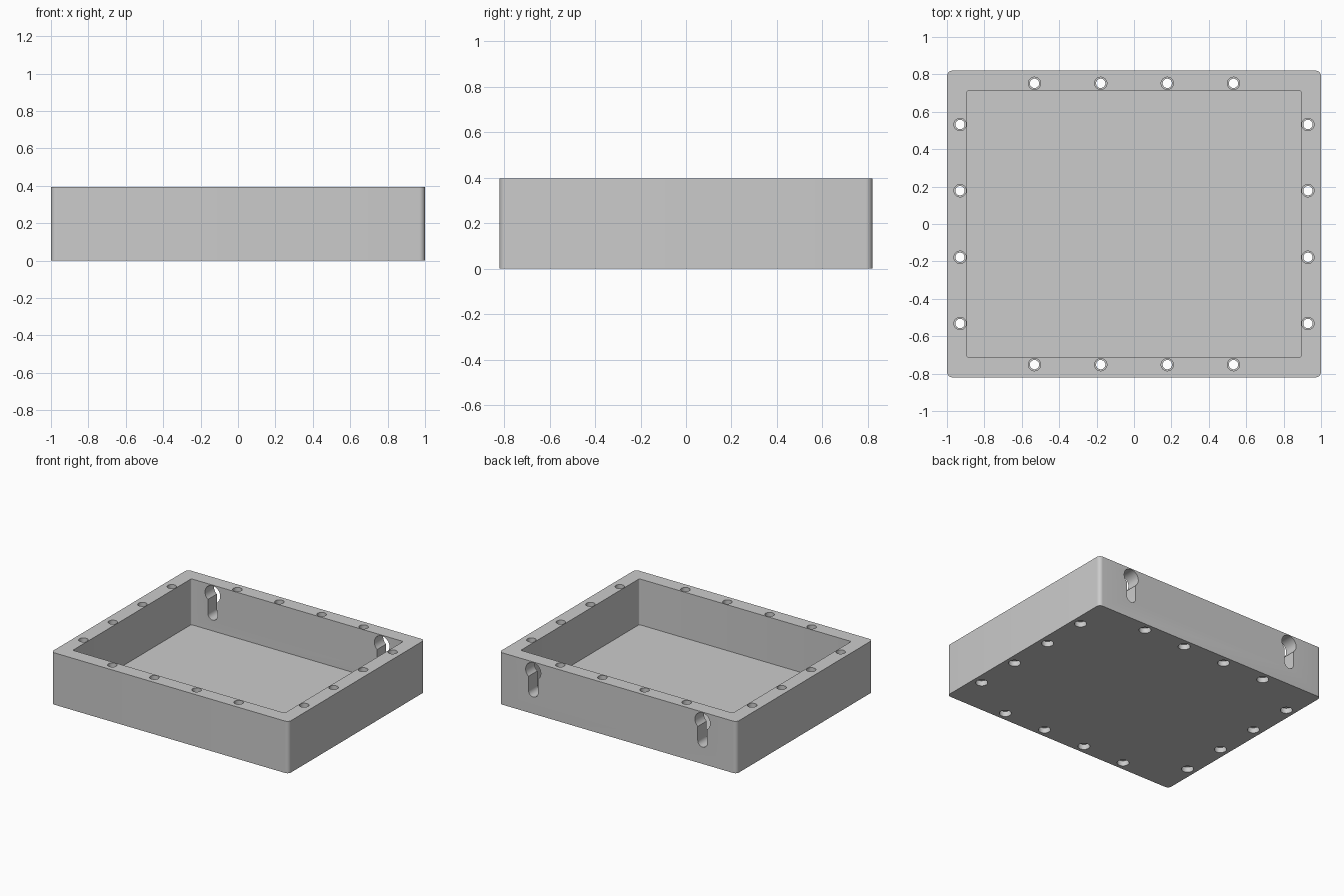
import bpy, bmesh
from math import pi, sin, cos, asin, radians
from mathutils import Vector

cube = bpy.data.objects.get("Cube")
if cube:
    bpy.data.objects.remove(cube, do_unlink=True)

HEIGHT, FLOOR = 0.395, 0.046

grey = bpy.data.materials.new("plain grey")
grey.use_nodes = True
grey.diffuse_color = (0.6, 0.6, 0.6, 1)
grey.node_tree.nodes["Principled BSDF"].inputs["Base Color"].default_value = (0.6, 0.6, 0.6, 1)


def arc(cx, cy, r, start, end, steps):
    angles = [start + (end - start) * i / steps for i in range(steps + 1)]
    return [(cx + r * cos(a), cy + r * sin(a)) for a in angles]


def rounded_rect(hx, hy, r, steps=8):
    corners = [(1, 1), (-1, 1), (-1, -1), (1, -1)]
    return [p for i, (sx, sy) in enumerate(corners)
            for p in arc(sx * (hx - r), sy * (hy - r), r, i * pi / 2, (i + 1) * pi / 2, steps)]


def prism(bm, points, direction):
    face = bm.faces.new([bm.verts.new(p) for p in points])
    extruded = bmesh.ops.extrude_face_region(bm, geom=[face])["geom"]
    bmesh.ops.translate(bm, vec=Vector(direction),
                        verts=[g for g in extruded if isinstance(g, bmesh.types.BMVert)])


def turned(bm, x, y, profile, sides=32):
    rings = [[bm.verts.new((px, py, z)) for px, py in arc(x, y, r, 0, 2 * pi, sides)[:-1]]
             for r, z in profile]
    for low, high in zip(rings, rings[1:]):
        for i in range(sides):
            j = (i + 1) % sides
            bm.faces.new((low[i], low[j], high[j], high[i]))
    bm.faces.new(rings[0][::-1])
    bm.faces.new(rings[-1])


def finish(bm, name):
    bmesh.ops.recalc_face_normals(bm, faces=bm.faces[:])
    mesh = bpy.data.meshes.new(name)
    bm.to_mesh(mesh)
    bm.free()
    mesh.materials.append(grey)
    obj = bpy.data.objects.new(name, mesh)
    bpy.context.collection.objects.link(obj)
    return obj


# Solid block with rounded upright corners
bm = bmesh.new()
prism(bm, [(x, y, 0) for x, y in rounded_rect(1, 0.82, 0.03)], (0, 0, HEIGHT))
box = finish(bm, "open_box")

# Tray cavity
bm = bmesh.new()
prism(bm, [(x, y, FLOOR) for x, y in rounded_rect(0.893, 0.713, 0.01, 4)], (0, 0, 0.5))
cavity = finish(bm, "cavity_cutter")

# Stepped screw holes: head recess below, narrow shaft, wider socket on the rim
bm = bmesh.new()
screw = [(0.042, -0.1), (0.042, 0.04), (0.025, 0.04),
         (0.025, 0.31), (0.033, 0.31), (0.033, 0.5)]
for along in (-0.532, -0.178, 0.178, 0.532):
    for side in (-1, 1):
        turned(bm, along, side * 0.752, screw)
        turned(bm, side * 0.93, along, screw)
holes = finish(bm, "screw_hole_cutter")

# Keyhole hanging slots through the back wall
bm = bmesh.new()
big, small = 0.064, 0.04
neck = pi / 2 - asin(small / big)
for x in (-0.713, 0.713):
    outline = arc(x, 0.325, big, -neck, pi + neck, 32) + arc(x, 0.168, small, pi, 2 * pi, 16)
    prism(bm, [(px, 0.6, pz) for px, pz in outline], (0, 0.4, 0))
keyholes = finish(bm, "keyhole_cutter")

# Cut everything out of the block
bpy.ops.object.select_all(action='DESELECT')
box.select_set(True)
bpy.context.view_layer.objects.active = box
for cutter in (cavity, holes, keyholes):
    cutter.hide_render = True
    mod = box.modifiers.new(cutter.name, 'BOOLEAN')
    mod.operation = 'DIFFERENCE'
    mod.solver = 'EXACT'
    mod.object = cutter
    bpy.ops.object.modifier_apply(modifier=mod.name)
    bpy.data.objects.remove(cutter, do_unlink=True)

bpy.ops.object.shade_smooth_by_angle(angle=radians(30))
